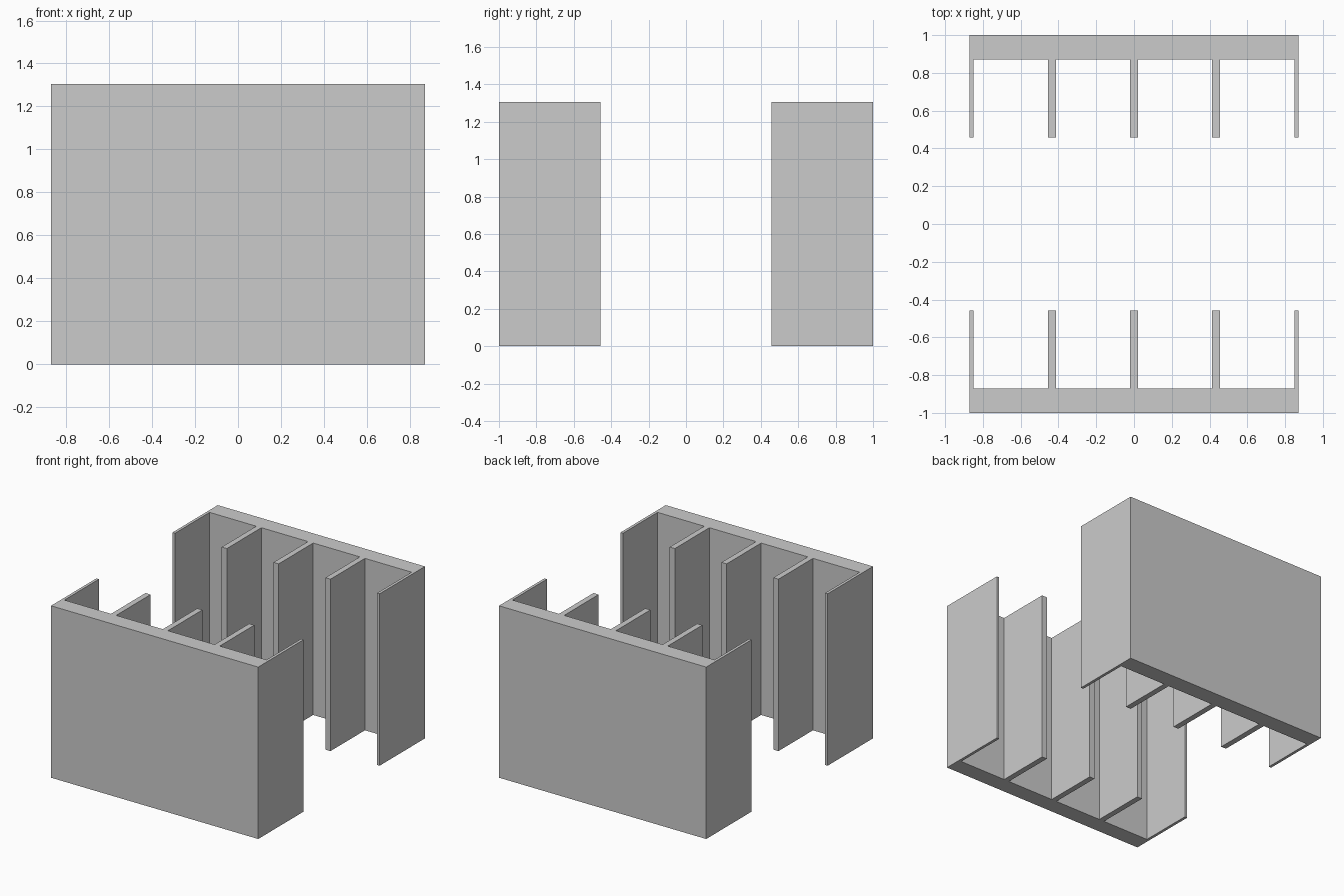
import bpy, bmesh

if "Cube" in bpy.data.objects:
    bpy.data.objects.remove(bpy.data.objects["Cube"])

W, H = 0.87, 1.305                      # half width, height
Y_OUT, Y_WALL, Y_FIN = 1.0, 0.871, 0.457
HALF_FIN = 0.0215
PITCH = W / 2


def comb_profile(side):
    """Outline of a wall with inward fins; end fins are half as thick."""
    pts = [(W, Y_OUT), (-W, Y_OUT)]
    for i in range(5):
        x = -W + i * PITCH
        left, right = max(x - HALF_FIN, -W), min(x + HALF_FIN, W)
        if i > 0:
            pts.append((left, Y_WALL))
        pts += [(left, Y_FIN), (right, Y_FIN)]
        if i < 4:
            pts.append((right, Y_WALL))
    return [(x, side * y) for x, y in pts]


def extrude_profile(name, pts):
    bm = bmesh.new()
    face = bm.faces.new([bm.verts.new((x, y, 0)) for x, y in pts])
    ext = bmesh.ops.extrude_face_region(bm, geom=[face])
    top = [v for v in ext["geom"] if isinstance(v, bmesh.types.BMVert)]
    bmesh.ops.translate(bm, verts=top, vec=(0, 0, H))
    bmesh.ops.recalc_face_normals(bm, faces=bm.faces)
    mesh = bpy.data.meshes.new(name)
    bm.to_mesh(mesh)
    bm.free()
    bpy.context.collection.objects.link(bpy.data.objects.new(name, mesh))


# Two facing finned walls
extrude_profile("front_finned_wall", comb_profile(-1))
extrude_profile("back_finned_wall", comb_profile(1))
